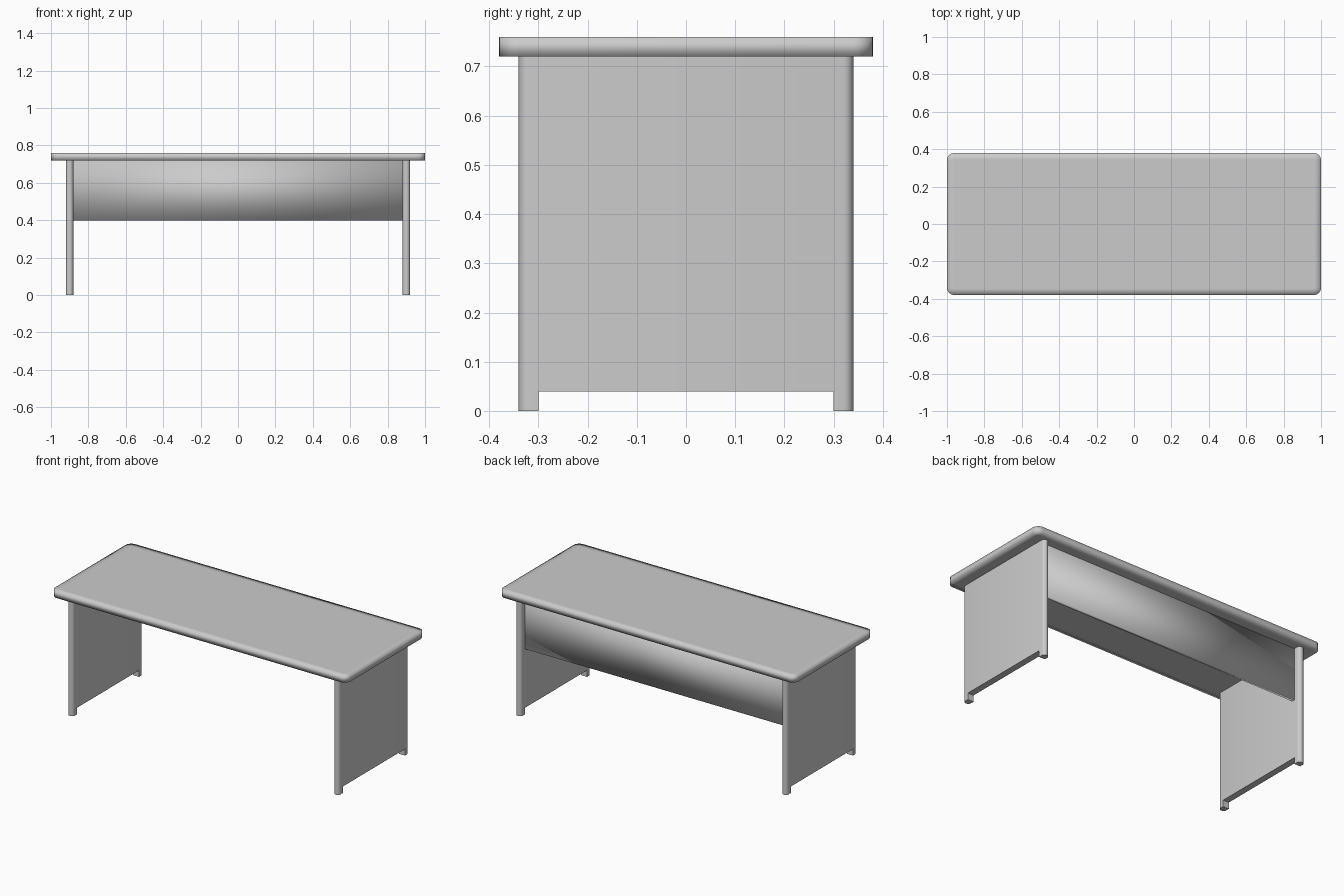
import bpy
import bmesh
import math

if "Cube" in bpy.data.objects:
    bpy.data.objects.remove(bpy.data.objects["Cube"], do_unlink=True)

# Single matte grey for the whole desk
GREY = (0.6, 0.6, 0.6, 1.0)
grey = bpy.data.materials.new("light grey")
grey.use_nodes = True
grey.diffuse_color = GREY
bsdf = grey.node_tree.nodes["Principled BSDF"]
bsdf.inputs["Base Color"].default_value = GREY
bsdf.inputs["Roughness"].default_value = 0.6


def arc(cx, cy, radius, start, end, steps):
    """Points of a circular arc, angles in degrees."""
    angles = [math.radians(start + (end - start) * i / steps) for i in range(steps + 1)]
    return [(cx + radius * math.cos(a), cy + radius * math.sin(a)) for a in angles]


def prism(name, outline, z0, z1, rim=0.0, soft=False):
    """Extrude a plan outline from z0 to z1, with an optional rim loop on both caps."""
    bm = bmesh.new()
    base = bm.faces.new([bm.verts.new((x, y, z0)) for x, y in outline])
    side = bmesh.ops.extrude_face_region(bm, geom=[base], use_keep_orig=True)
    top = [g for g in side["geom"] if isinstance(g, bmesh.types.BMFace)]
    bmesh.ops.translate(bm, verts=list(top[0].verts), vec=(0, 0, z1 - z0))
    bmesh.ops.recalc_face_normals(bm, faces=bm.faces)
    if rim:
        bmesh.ops.inset_individual(bm, faces=[base, top[0]], thickness=rim)
    mesh = bpy.data.meshes.new(name)
    bm.to_mesh(mesh)
    bm.free()
    mesh.materials.append(grey)
    obj = bpy.data.objects.new(name, mesh)
    bpy.context.collection.objects.link(obj)
    bpy.ops.object.select_all(action="DESELECT")
    obj.select_set(True)
    bpy.context.view_layer.objects.active = obj
    if soft:
        bpy.ops.object.shade_smooth()
    else:
        bpy.ops.object.shade_smooth_by_angle(angle=math.radians(40))
    return obj


# Tabletop: rounded rectangle with softly shaded edges
R = 0.04
corners = [(1, 1, 0), (-1, 1, 90), (-1, -1, 180), (1, -1, 270)]
outline = []
for sx, sy, a in corners:
    outline += arc(sx * (1 - R), sy * (0.38 - R), R, a, a + 90, 6)
prism("tabletop", outline, 0.72, 0.76, rim=0.035, soft=True)

# Side panels with half-round ends, each standing on two small feet
r = 0.02
for side, sx in (("left", 1), ("right", -1)):
    cx = sx * 0.9
    plan = arc(cx, 0.32, r, 0, 180, 8) + arc(cx, -0.32, r, 180, 360, 8)
    prism(side + "_side_panel", plan, 0.04, 0.72)
    for end, sy in (("back", 1), ("front", -1)):
        foot = arc(cx, sy * 0.32, r, 0, sy * 180, 8)
        foot += [(cx - r, sy * 0.3), (cx + r, sy * 0.3)]
        prism(f"{side}_{end}_foot", foot, 0, 0.04)

# Modesty panel between the sides, set near the back
board = [(-0.88, 0.28), (0.88, 0.28), (0.88, 0.3), (-0.88, 0.3)]
prism("modesty_panel", board, 0.4, 0.72, soft=True)
